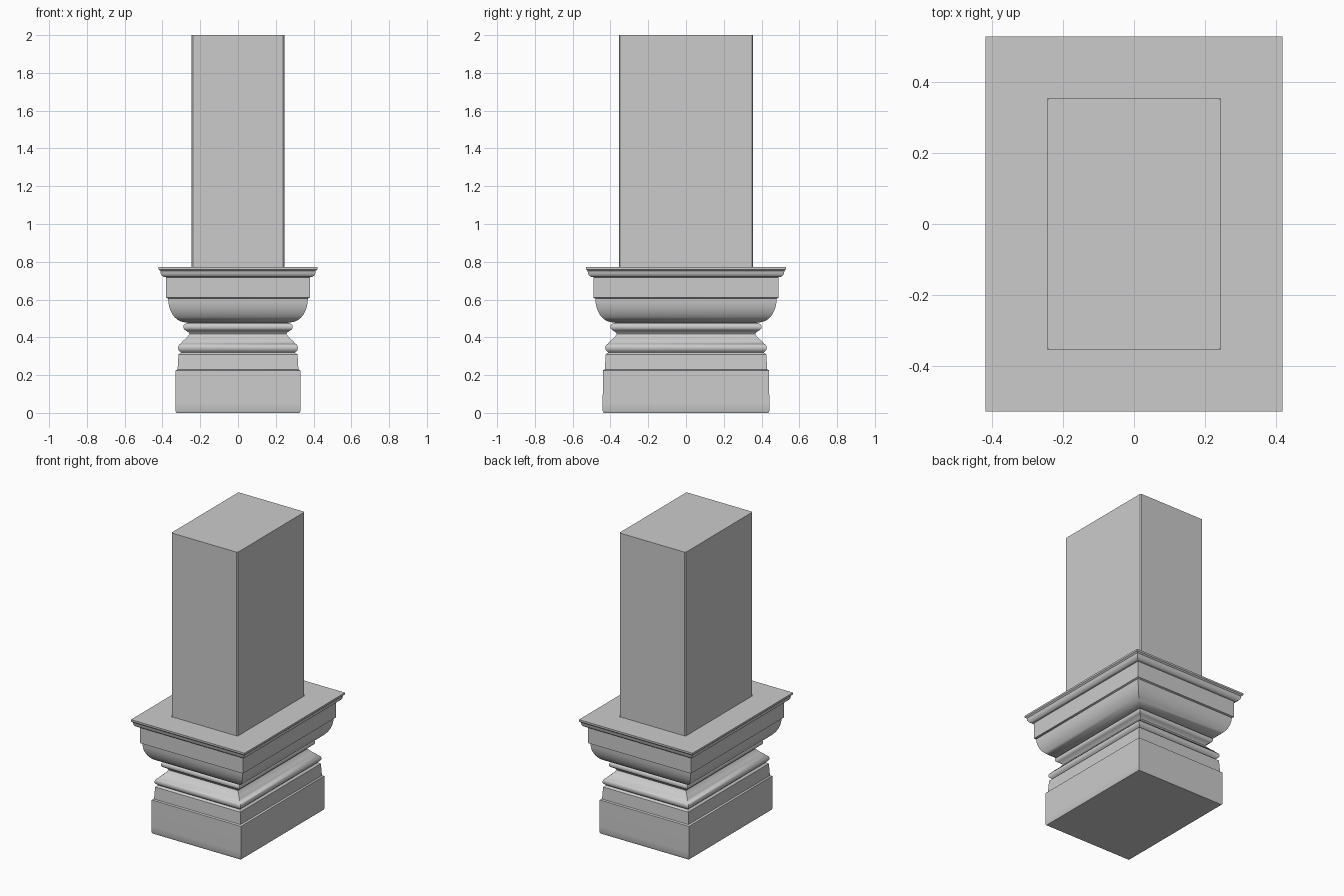
import bpy, bmesh, math

if "Cube" in bpy.data.objects:
    bpy.data.objects.remove(bpy.data.objects["Cube"])

DEPTH_EXTRA = 0.11  # the plan is this much deeper (half size) than it is wide


def loft(name, profile, chamfer=0.0, cap_bottom=False, cap_top=False):
    """Sweep a (half width, height) profile around a rectangular plan."""
    bm = bmesh.new()
    rings = []
    for x, z in profile:
        y, c = x + DEPTH_EXTRA, chamfer
        if c:
            pts = [(x - c, -y), (x, -y + c), (x, y - c), (x - c, y),
                   (-x + c, y), (-x, y - c), (-x, -y + c), (-x + c, -y)]
        else:
            pts = [(x, -y), (x, y), (-x, y), (-x, -y)]
        rings.append([bm.verts.new((px, py, z)) for px, py in pts])
    for a, b in zip(rings, rings[1:]):
        n = len(a)
        for i in range(n):
            j = (i + 1) % n
            bm.faces.new((a[i], a[j], b[j], b[i]))
    if cap_bottom:
        bm.faces.new(rings[0][::-1])
    if cap_top:
        bm.faces.new(rings[-1])
    mesh = bpy.data.meshes.new(name)
    bm.to_mesh(mesh)
    bm.free()
    obj = bpy.data.objects.new(name, mesh)
    bpy.context.collection.objects.link(obj)
    bpy.ops.object.select_all(action='DESELECT')
    obj.select_set(True)
    bpy.context.view_layer.objects.active = obj
    bpy.ops.object.shade_smooth_by_angle(angle=math.radians(40))
    return obj


def arc(cx, cz, rx, rz, a0, a1, n):
    """Elliptical piece of a moulding profile, angles in degrees."""
    return [(cx + rx * math.cos(math.radians(a0 + (a1 - a0) * i / n)),
             cz + rz * math.sin(math.radians(a0 + (a1 - a0) * i / n)))
            for i in range(n + 1)]


# Stepped plinth at the bottom
loft("plinth", [(0.326, 0), (0.331, 0.01), (0.331, 0.05), (0.33, 0.225), (0.32, 0.23),
                (0.315, 0.31), (0.302, 0.32)], cap_bottom=True)

# Waist: lower roll, hollow neck, upper roll
loft("waist_moulding",
     [(0.302, 0.32)] + arc(0.298, 0.345, 0.02, 0.022, -60, 75, 6)
     + [(0.293, 0.38), (0.28, 0.39), (0.265, 0.405), (0.257, 0.417), (0.26, 0.425)]
     + arc(0.274, 0.455, 0.016, 0.018, -75, 75, 6) + [(0.265, 0.477)])

# Rounded bowl under a flat band
loft("bowl_and_band",
     [(0.265, 0.477)] + arc(0.28, 0.605, 0.09, 0.125, -85, 0, 8)
     + [(0.38, 0.61), (0.38, 0.718), (0.392, 0.72)])

# Projecting top slab, its upper face running in to the shaft
loft("top_slab",
     [(0.392, 0.72), (0.402, 0.726), (0.409, 0.737), (0.411, 0.752),
      (0.42, 0.76), (0.42, 0.772), (0.245, 0.772)])

# Plain shaft with slightly eased corners
loft("shaft", [(0.245, 0.772), (0.245, 2.0)], chamfer=0.006, cap_top=True)
